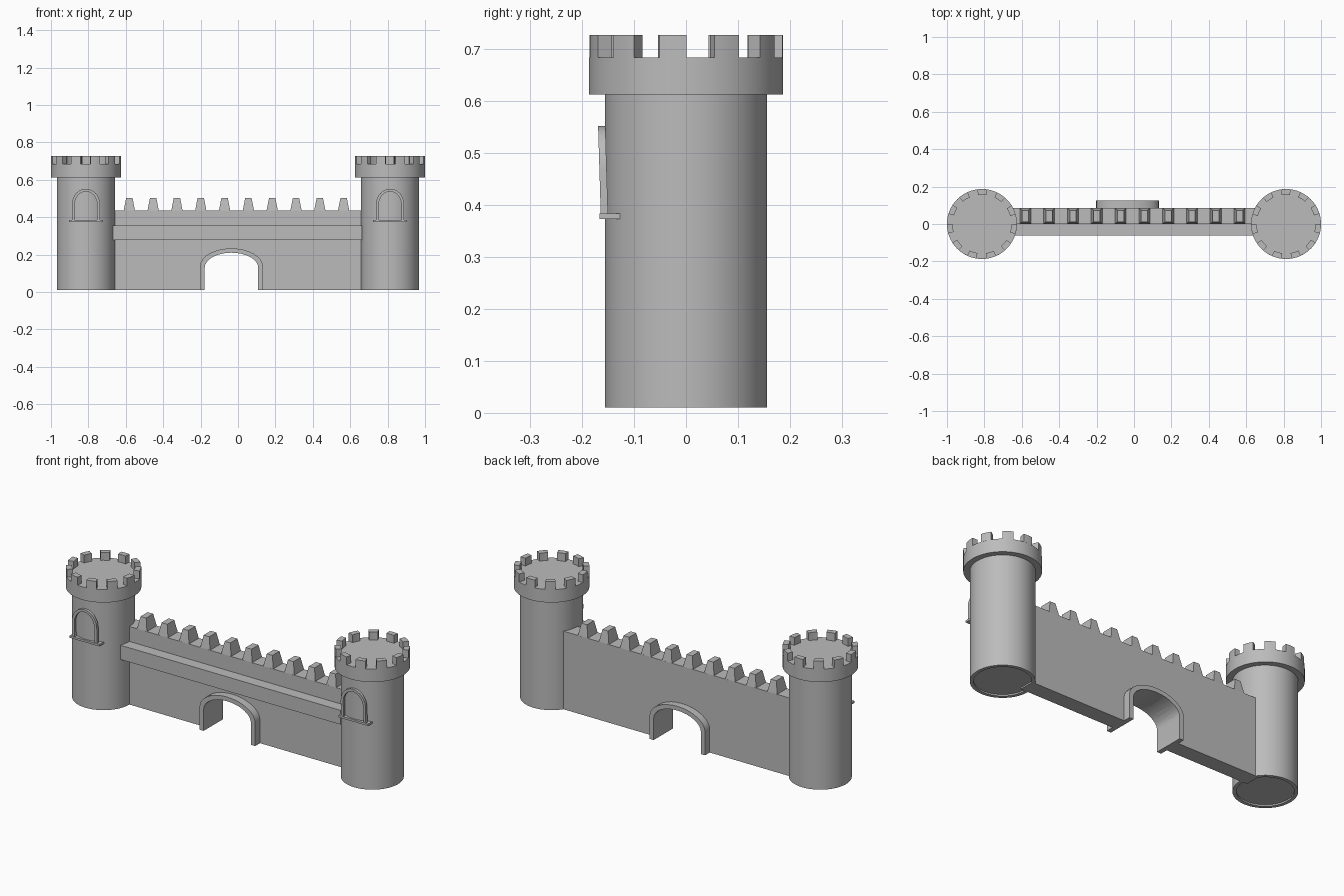
import bpy, bmesh
from math import sin, cos, pi, radians

cube = bpy.data.objects.get("Cube")
if cube:
    bpy.data.objects.remove(cube, do_unlink=True)

stone = bpy.data.materials.new("grey_stone")
stone.use_nodes = True
GREY = (0.5, 0.5, 0.5, 1)
stone.diffuse_color = GREY
stone.node_tree.nodes["Principled BSDF"].inputs["Base Color"].default_value = GREY

BASE = 0.01


def finish(name, bm, smooth=False):
    bmesh.ops.recalc_face_normals(bm, faces=bm.faces)
    mesh = bpy.data.meshes.new(name)
    bm.to_mesh(mesh)
    bm.free()
    mesh.materials.append(stone)
    ob = bpy.data.objects.new(name, mesh)
    bpy.context.scene.collection.objects.link(ob)
    if smooth:
        bpy.ops.object.select_all(action='DESELECT')
        ob.select_set(True)
        bpy.context.view_layer.objects.active = ob
        bpy.ops.object.shade_smooth_by_angle(angle=radians(30))
    return ob


def prism(bm, outline, vec):
    """Extrude a closed 3D outline along vec."""
    face = bm.faces.new([bm.verts.new(p) for p in outline])
    out = bmesh.ops.extrude_face_region(bm, geom=[face], use_keep_orig=True)
    moved = [g for g in out["geom"] if isinstance(g, bmesh.types.BMVert)]
    bmesh.ops.translate(bm, verts=moved, vec=vec)


def box(bm, x0, x1, y0, y1, z0, z1):
    prism(bm, [(x0, y0, z0), (x1, y0, z0), (x1, y1, z0), (x0, y1, z0)], (0, 0, z1 - z0))


def lathe(bm, cx, profile, n=64):
    """Revolve an (r, z) profile about the vertical line x = cx."""
    rings = [[bm.verts.new((cx + r * cos(2 * pi * i / n), r * sin(2 * pi * i / n), z))
              for i in range(n)] for r, z in profile]
    for a, b in zip(rings, rings[1:]):
        for i in range(n):
            j = (i + 1) % n
            bm.faces.new((a[i], a[j], b[j], b[i]))
    bm.faces.new(rings[0])
    bm.faces.new(rings[-1])


def arch(cx, half, bottom, spring, top, n=16):
    """Points of an arch from its right foot over to its left foot."""
    curve = [(cx + half * cos(pi * i / n), spring + (top - spring) * sin(pi * i / n))
             for i in range(n + 1)]
    return [(cx + half, bottom)] + curve + [(cx - half, bottom)]


def arch_band(bm, outer, inner, y0, y1):
    prism(bm, [(x, y0, z) for x, z in outer + inner[::-1]], (0, y1 - y0, 0))


# Curtain wall with the gateway as part of its outline
GATE_X = -0.035
gate_inner = arch(GATE_X, 0.143, BASE, 0.13, 0.21)
gate_outer = arch(GATE_X, 0.168, BASE, 0.137, 0.233)
bm = bmesh.new()
outline = [(-0.7, BASE), (-0.7, 0.437), (0.7, 0.437), (0.7, BASE)] + gate_inner
prism(bm, [(x, 0, z) for x, z in outline], (0, 0.085, 0))
finish("curtain_wall", bm)

# Stone surround of the gateway, proud of both wall faces
bm = bmesh.new()
arch_band(bm, gate_outer, gate_inner, -0.042, 0.125)
finish("gate_surround", bm, True)

# Walkway ledge across the front
bm = bmesh.new()
box(bm, -0.667, 0.663, -0.062, 0.001, 0.277, 0.355)
finish("wall_ledge", bm)

# Tapered battlements on the wall
bm = bmesh.new()
for i in range(10):
    x = -0.581 + 0.1273 * i
    lower = [bm.verts.new((x + sx * 0.03, y, 0.436))
             for sx, y in ((-1, 0), (1, 0), (1, 0.085), (-1, 0.085))]
    upper = [bm.verts.new((x + sx * 0.017, y, 0.503))
             for sx, y in ((-1, 0.012), (1, 0.012), (1, 0.073), (-1, 0.073))]
    bm.faces.new(lower)
    bm.faces.new(upper)
    for k in range(4):
        m = (k + 1) % 4
        bm.faces.new((lower[k], lower[m], upper[m], upper[k]))
finish("wall_battlements", bm)

# Two mirrored towers
for side, label in ((1, "left"), (-1, "right")):
    cx = side * 0.813

    # Shaft with a shallow recess underneath, and the wider crown
    bm = bmesh.new()
    lathe(bm, cx, [(0.138, BASE + 0.008), (0.138, BASE), (0.156, BASE), (0.156, 0.62)])
    finish(label + "_tower_shaft", bm, True)
    bm = bmesh.new()
    lathe(bm, cx, [(0.187, 0.613), (0.187, 0.684)])
    finish(label + "_tower_crown", bm, True)

    # Ring of curved battlements
    bm = bmesh.new()
    for k in range(11):
        mid = radians(-7.7) + 2 * pi * k / 11
        angles = [mid + radians(d) for d in (-8, -4, 0, 4, 8)]
        ring = [(0.187, a) for a in angles] + [(0.157, a) for a in reversed(angles)]
        prism(bm, [(cx + side * r * cos(a), r * sin(a), 0.683) for r, a in ring],
              (0, 0, 0.044))
    finish(label + "_tower_battlements", bm, True)

    # Window frame, leaning slightly outward, with its sill
    bm = bmesh.new()
    arch_band(bm, arch(cx, 0.075, 0.38, 0.468, 0.552),
              arch(cx, 0.06, 0.38, 0.468, 0.537), -0.164, -0.15)
    for v in bm.verts:
        v.co.y -= 0.03 * (v.co.z - 0.38)
    finish(label + "_window_frame", bm, True)
    bm = bmesh.new()
    box(bm, cx - 0.09, cx + 0.09, -0.166, -0.125, 0.373, 0.384)
    finish(label + "_window_sill", bm)
